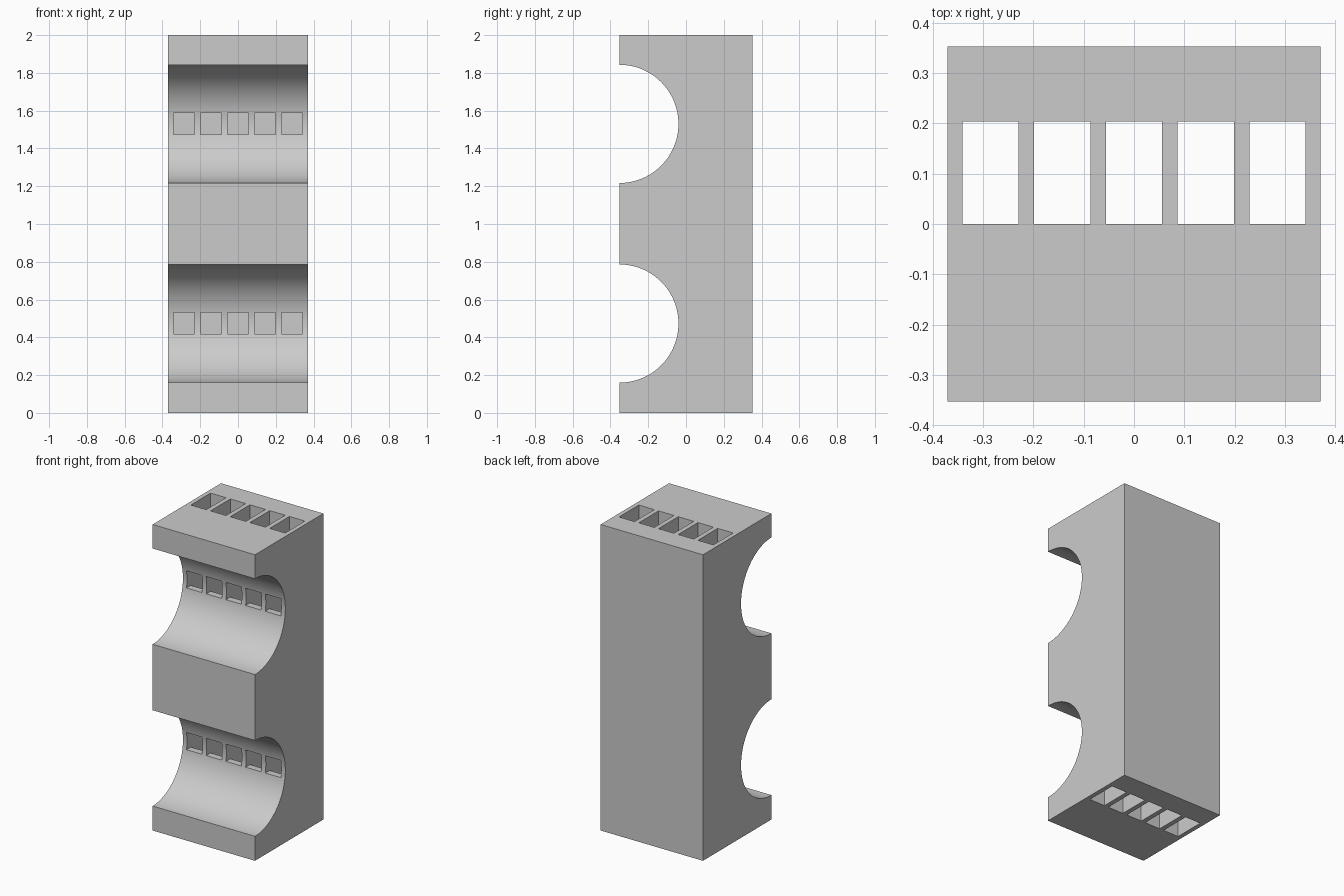
import bpy
import bmesh
import math

default_cube = bpy.data.objects.get("Cube")
if default_cube:
    bpy.data.objects.remove(default_cube, do_unlink=True)

HALF_W, HALF_D, HEIGHT = 0.37, 0.353, 2.0
RECESS_R = 0.313
RECESS_Z = (0.473, 1.53)
SHAFT_W, SHAFT_PITCH, SHAFT_BACK = 0.112, 0.1425, 0.204
WINDOW_Z = ((0.418, 0.531), (1.475, 1.588))

grey = bpy.data.materials.new("light grey")
grey.use_nodes = True
grey.diffuse_color = (0.6, 0.6, 0.6, 1)
grey.node_tree.nodes["Principled BSDF"].inputs["Base Color"].default_value = (0.6, 0.6, 0.6, 1)


def add_prism(bm, profile, x0, x1):
    """Extrude a closed (y, z) profile from x0 to x1."""
    face = bm.faces.new([bm.verts.new((x0, y, z)) for y, z in profile])
    grown = bmesh.ops.extrude_face_region(bm, geom=[face])["geom"]
    verts = [v for v in grown if isinstance(v, bmesh.types.BMVert)]
    bmesh.ops.translate(bm, vec=(x1 - x0, 0, 0), verts=verts)


def make_object(name, bm):
    bmesh.ops.recalc_face_normals(bm, faces=bm.faces)
    mesh = bpy.data.meshes.new(name)
    bm.to_mesh(mesh)
    bm.free()
    mesh.materials.append(grey)
    obj = bpy.data.objects.new(name, mesh)
    bpy.context.collection.objects.link(obj)
    return obj


# Block with two half-round recesses across its front
STEPS = 64
profile = [(HALF_D, HEIGHT), (HALF_D, 0), (-HALF_D, 0)]
for zc in RECESS_Z:
    for i in range(STEPS + 1):
        a = -math.pi / 2 + math.pi * i / STEPS
        profile.append((-HALF_D + RECESS_R * math.cos(a), zc + RECESS_R * math.sin(a)))
profile.append((-HALF_D, HEIGHT))
bm = bmesh.new()
add_prism(bm, profile, -HALF_W, HALF_W)
block = make_object("recessed_block", bm)

# Five vertical shafts, each with a window into both recesses
comb = [(SHAFT_BACK, HEIGHT + 0.1), (SHAFT_BACK, -0.1), (0, -0.1)]
for low, high in WINDOW_Z:
    comb += [(0, low), (-0.15, low), (-0.15, high), (0, high)]
comb.append((0, HEIGHT + 0.1))
bm = bmesh.new()
for i in range(-2, 3):
    x = i * SHAFT_PITCH
    add_prism(bm, comb, x - SHAFT_W / 2, x + SHAFT_W / 2)
cutter = make_object("shaft_cutter", bm)
cutter.hide_render = True

cut = block.modifiers.new("shafts", "BOOLEAN")
cut.operation = "DIFFERENCE"
cut.solver = "EXACT"
cut.object = cutter
bpy.ops.object.select_all(action="DESELECT")
bpy.context.view_layer.objects.active = block
block.select_set(True)
bpy.ops.object.modifier_apply(modifier=cut.name)
bpy.data.objects.remove(cutter, do_unlink=True)

# Smooth recesses, crisp corners
bpy.ops.object.shade_smooth_by_angle(angle=math.radians(30))
